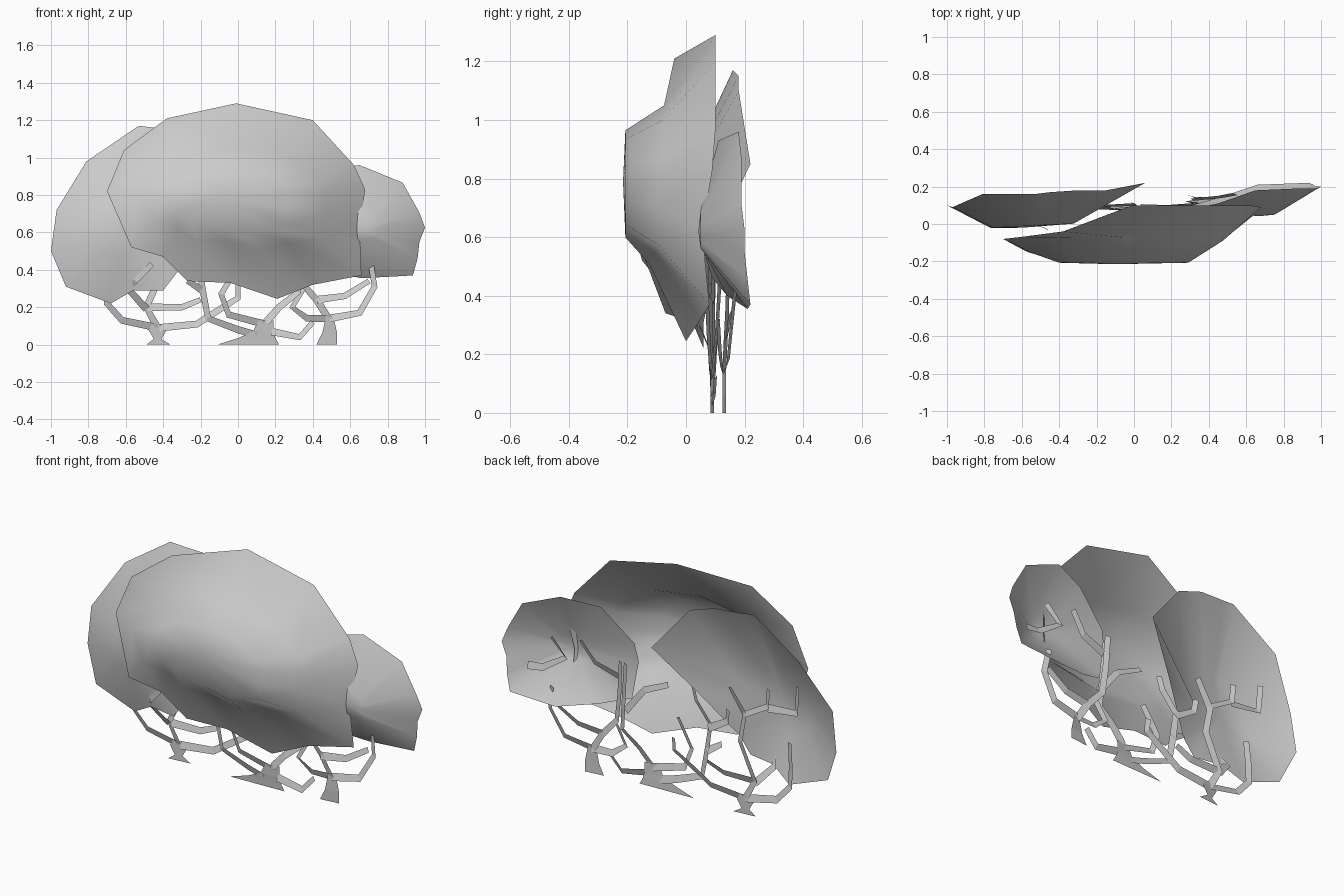
import bpy, bmesh
from mathutils import Vector

if "Cube" in bpy.data.objects:
    bpy.data.objects.remove(bpy.data.objects["Cube"])


def finish(bm, name):
    # all the open sheets face the front
    bm.normal_update()
    bmesh.ops.reverse_faces(bm, faces=[f for f in bm.faces if f.normal.y > 0])
    mesh = bpy.data.meshes.new(name)
    bm.to_mesh(mesh)
    bm.free()
    ob = bpy.data.objects.new(name, mesh)
    bpy.context.collection.objects.link(ob)
    return ob


def shell(name, rim, centre, sx, sz, tilt=0.0, mid=None):
    """Open domed leaf mass: rim, optional shoulder ring, inner ring, cap."""
    bm = bmesh.new()
    c = Vector(centre)
    rings = [[bm.verts.new(p) for p in rim]]
    if mid:
        mx, mz, upper_y = mid
        ring = []
        for x, y, z in rim:
            my = upper_y if z - c.z > 0.2 else y + 0.6 * (c.y - y)
            ring.append(bm.verts.new((c.x + (x - c.x) * mx, my, c.z + (z - c.z) * mz)))
        rings.append(ring)
    inner = []
    for x, y, z in rim:
        dx, dz = (x - c.x) * sx, (z - c.z) * sz
        inner.append(bm.verts.new((c.x + dx, c.y + tilt * dx, c.z + dz)))
    rings.append(inner)
    top = bm.verts.new((c.x, c.y - 0.008, c.z))
    n = len(rim)
    for i in range(n):
        j = (i + 1) % n
        for a, b in zip(rings, rings[1:]):
            bm.faces.new((a[i], a[j], b[j], b[i]))
        bm.faces.new((inner[i], inner[j], top))
    ob = finish(bm, name)
    for p in ob.data.polygons:
        p.use_smooth = True


def ribbon(bm, pts, w0, w1, y0, y1):
    """Flat, slightly twisted, tapering twig following x,z points."""
    p = [Vector(q) for q in pts]
    last = len(p) - 1
    prev = None
    for i, q in enumerate(p):
        d = (p[min(i + 1, last)] - p[max(i - 1, 0)]).normalized()
        t = i / last
        side = Vector((-d.y, d.x)) * (w0 + (w1 - w0) * t) / 2
        y = y0 + (y1 - y0) * t
        pair = [bm.verts.new((q.x + s * side.x, y + s * 0.006, q.y + s * side.y)) for s in (1, -1)]
        if prev:
            bm.faces.new((prev[0], prev[1], pair[1], pair[0]))
        prev = pair


def shrub_stem(name, trunk, y, twigs):
    """Flat flared trunk (x left, x right, z rows) with ribbon twigs."""
    bm = bmesh.new()
    prev = None
    for xl, xr, z in trunk:
        pair = [bm.verts.new((x, y + s, z)) for x, s in ((xl, -.006), (xr, .006))]
        if prev:
            bm.faces.new((prev[0], prev[1], pair[1], pair[0]))
        prev = pair
    for y1, pts in twigs:
        ribbon(bm, pts, 0.04, 0.028, y, y1)
    finish(bm, name)


# leaf masses
shell("front_foliage", [
    (-.70, -.08, .82), (-.61, -.07, 1.04), (-.38, -.04, 1.21), (-.01, .10, 1.29),
    (.40, .10, 1.20), (.62, .10, .96), (.68, .09, .83), (.65, .055, .62),
    (.66, .08, .37), (.40, .05, .32), (.21, 0, .245), (-.04, -.04, .33),
    (-.27, -.07, .34), (-.40, -.11, .47), (-.57, -.15, .52)],
    (-.10, -.207, .79), .50, .35, 0, (.74, .52, -.075))

shell("left_foliage", [
    (-1.0, .10, .50), (-.97, .09, .72), (-.81, .16, .98), (-.53, .16, 1.17),
    (-.45, .17, 1.16), (-.30, .18, 1.15), (-.15, .18, 1.10), (.06, .22, .85),
    (-.14, .11, .62), (-.33, .0, .38), (-.40, .0, .29), (-.56, .03, .29),
    (-.68, .06, .22), (-.92, .06, .31)],
    (-.60, -.012, .60), .42, .36, .05)

shell("right_foliage", [
    (.65, .18, .96), (.88, .19, .866), (.97, .19, .706), (1.0, .20, .626),
    (.97, .20, .55), (.96, .21, .46), (.935, .22, .37), (.66, .21, .355),
    (.45, .14, .40), (.27, .09, .46), (.25, .06, .66), (.27, .07, .76),
    (.45, .11, .93)],
    (.67, .05, .62), .25, .22)

# left stems
shrub_stem("left_stem", [(-.49, -.36, 0), (-.45, -.41, .03), (-.48, -.38, .08), (-.46, -.40, .11)], .09, [
    (.07, [(-.43, .09), (-.62, .13), (-.70, .22), (-.70, .33), (-.69, .46)]),
    (.11, [(-.42, .09), (-.22, .11), (-.08, .20), (0, .25), (0, .32)]),
    (.10, [(-.43, .09), (-.49, .20), (-.40, .40), (-.43, .56), (-.57, .64), (-.58, .74)]),
    (.10, [(-.43, .55), (-.34, .69)]),
    (.10, [(-.57, .63), (-.75, .65), (-.76, .80)]),
    (-.03, [(-.49, .19), (-.58, .29), (-.55, .34), (-.46, .43)]),
    (.10, [(-.48, .20), (-.30, .20), (-.20, .24)])])

# middle stems
shrub_stem("middle_stem", [(-.11, .22, 0), (0, .20, .035), (.08, .19, .07), (.11, .19, .13)], .09, [
    (.08, [(.10, .05), (0, .08), (-.16, .14), (-.19, .30), (-.21, .44), (-.12, .55), (-.10, .62)]),
    (.10, [(-.20, .42), (-.32, .49), (-.33, .56)]),
    (.07, [(-.19, .29), (-.27, .34)]),
    (.07, [(.14, .11), (-.05, .16), (-.09, .27), (0, .42)]),
    (.12, [(.15, .12), (.22, .20), (.32, .28), (.31, .40), (.29, .66)]),
    (.10, [(.31, .38), (.19, .53), (.04, .60)]),
    (.10, [(.18, .07), (.33, .04), (.40, .12)])])

# right stems
shrub_stem("right_stem", [(.42, .53, 0), (.45, .53, .06), (.47, .51, .15)], .13, [
    (.11, [(.49, .14), (.37, .14), (.29, .20), (.35, .30)]),
    (.15, [(.49, .13), (.42, .24), (.33, .34), (.31, .50), (.30, .68)]),
    (.17, [(.49, .14), (.65, .17), (.73, .31), (.71, .44)]),
    (.15, [(.42, .24), (.57, .26), (.70, .34)]),
    (.16, [(.31, .58), (.46, .63), (.54, .74)]),
    (.12, [(.86, .52), (.77, .53), (.63, .62), (.72, .71)])])
# nudge the detached twig group clear of the right shell's back
bm = bmesh.new()
ob = bpy.data.objects["right_stem"]
bm.from_mesh(ob.data)
for v in bm.verts:
    if v.co.x > .58 and v.co.z > .48:
        v.co.y += .04
bm.to_mesh(ob.data)
bm.free()
